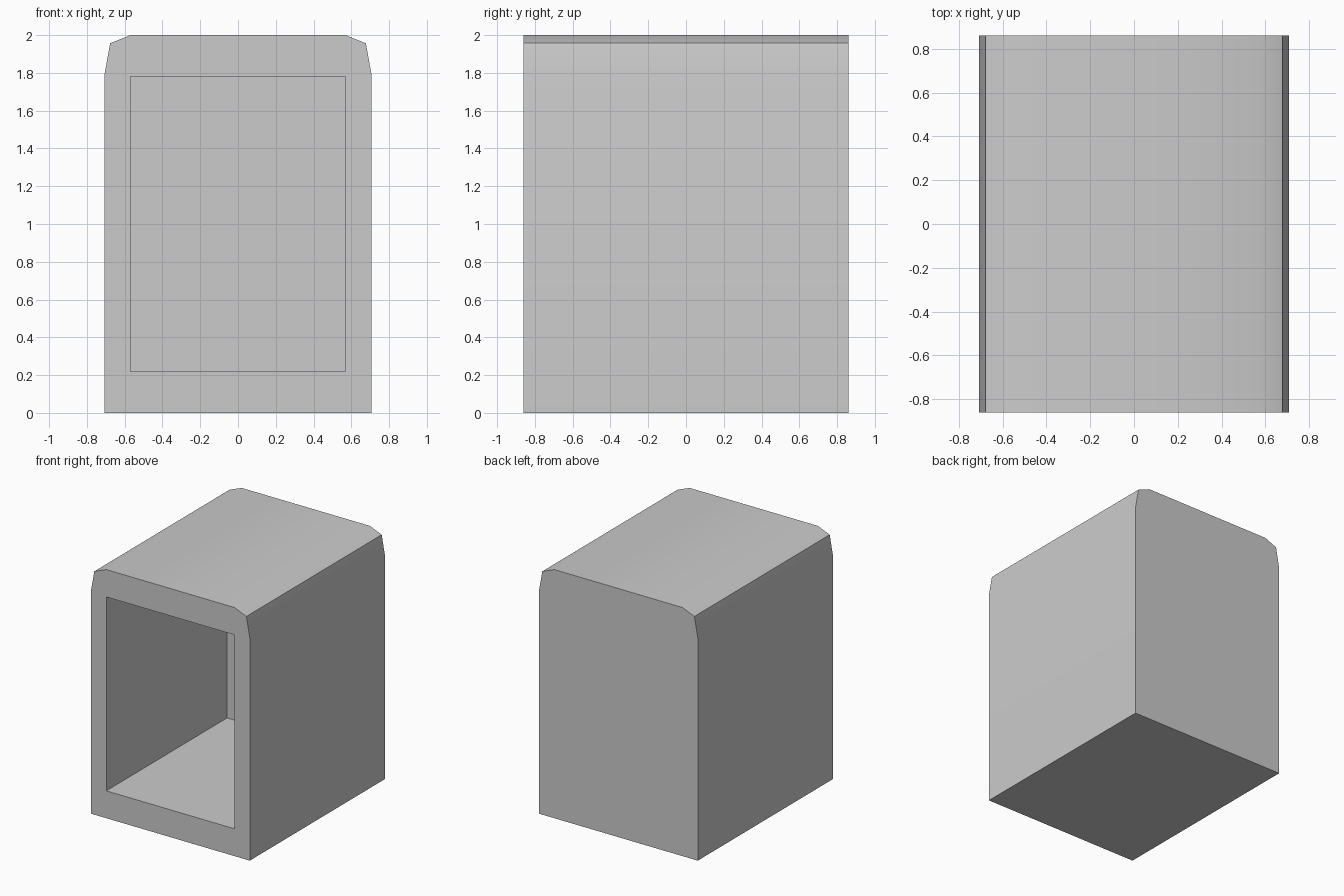
import bpy, bmesh, math

if "Cube" in bpy.data.objects:
    bpy.data.objects.remove(bpy.data.objects["Cube"])

FRONT, BACK, CAVITY_BACK = -0.86, 0.86, 0.675

# Right half of each cross-section (x, z), bottom to top
outer_half = [(0.707, 0), (0.707, 1.79), (0.677, 1.957), (0.57, 2.0)]
hole_half = [(0.57, 0.22), (0.57, 1.78)]


def mirrored(half):
    return half + [(-x, z) for x, z in reversed(half)]


def tube(bm, profile, y0, y1):
    """Sweep a closed profile along y and cap its far end; return front edges."""
    a = [bm.verts.new((x, y0, z)) for x, z in profile]
    b = [bm.verts.new((x, y1, z)) for x, z in profile]
    n = len(profile)
    for i in range(n):
        j = (i + 1) % n
        bm.faces.new((a[i], a[j], b[j], b[i]))
    bm.faces.new(b)
    return [bm.edges.get((a[i], a[(i + 1) % n])) for i in range(n)]


# Shell and cavity, joined by the front rim
bm = bmesh.new()
rim = tube(bm, mirrored(outer_half), FRONT, BACK)
rim += tube(bm, mirrored(hole_half), FRONT, CAVITY_BACK)
bmesh.ops.triangle_fill(bm, edges=rim, use_beauty=True, normal=(0, -1, 0))
bmesh.ops.recalc_face_normals(bm, faces=bm.faces[:])

mesh = bpy.data.meshes.new("hollow_housing")
bm.to_mesh(mesh)
bm.free()
housing = bpy.data.objects.new("hollow_housing", mesh)
bpy.context.collection.objects.link(housing)

# Soft shading on shallow bends, sharp corners elsewhere
bpy.context.view_layer.objects.active = housing
housing.select_set(True)
bpy.ops.object.shade_smooth_by_angle(angle=math.radians(30))
